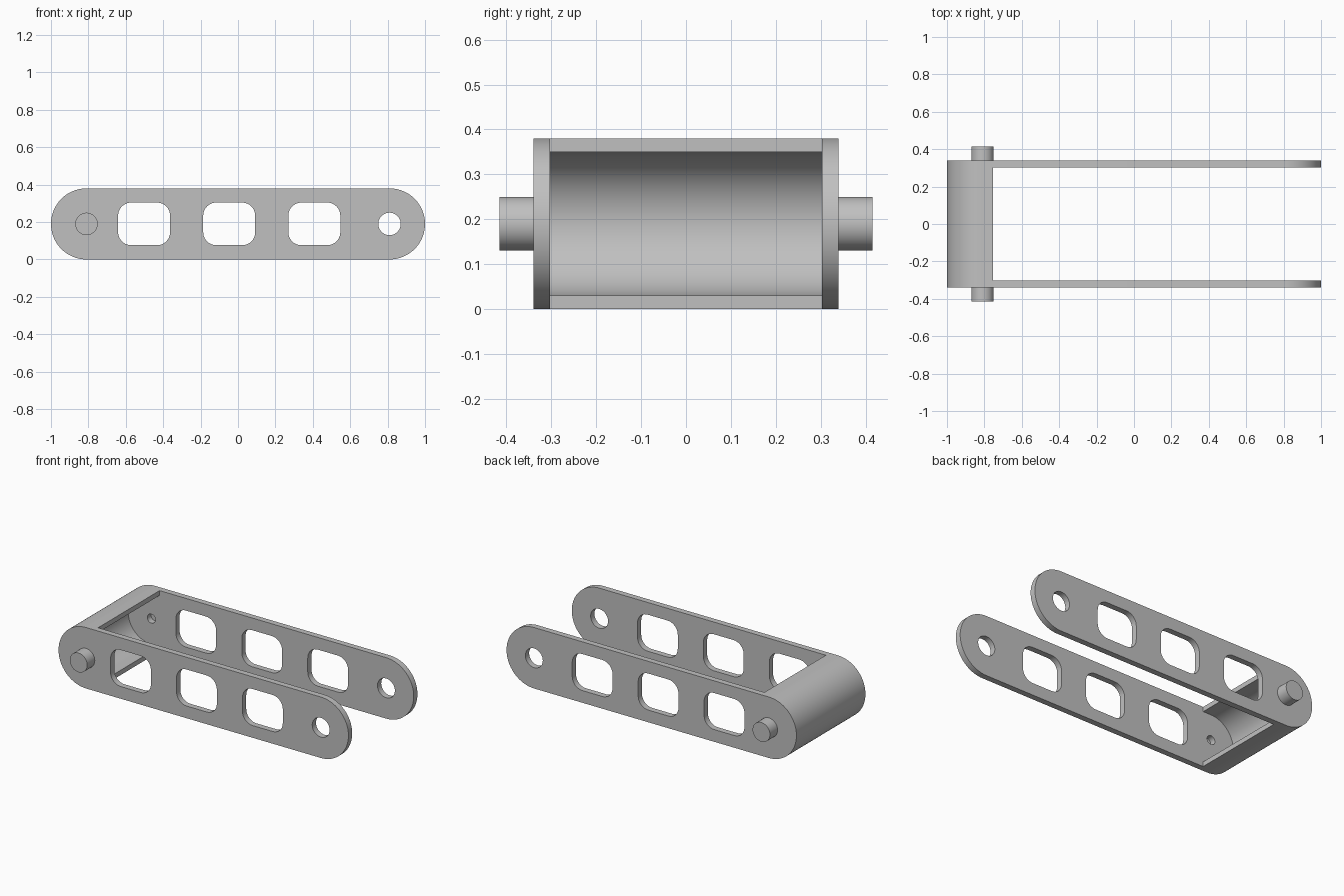
import bpy, bmesh
from math import pi, cos, sin

cube = bpy.data.objects.get("Cube")
if cube:
    bpy.data.objects.remove(cube)

MID, END, R = 0.19, 0.81, 0.19      # axis height, pivot distance, end radius
INNER, OUTER, TIP = 0.303, 0.34, 0.415

grey = bpy.data.materials.new("plain grey")
grey.use_nodes = True
COLOUR = (0.53, 0.53, 0.53, 1)
grey.diffuse_color = COLOUR
grey.node_tree.nodes["Principled BSDF"].inputs["Base Color"].default_value = COLOUR


def arc(cx, cz, r, start, stop, n):
    """Points along an arc, angles in turns."""
    angles = [2 * pi * (start + (stop - start) * i / n) for i in range(n + 1)]
    return [(cx + r * cos(a), cz + r * sin(a)) for a in angles]


def circle(cx, r):
    return arc(cx, MID, r, 0, 1, 48)[:-1]


def rounded_window(cx, half_w, half_h, r):
    points = []
    for i, (sx, sz) in enumerate([(1, 1), (-1, 1), (-1, -1), (1, -1)]):
        points += arc(cx + sx * (half_w - r), MID + sz * (half_h - r), r,
                      i / 4, (i + 1) / 4, 10)
    return points


def extrude_profile(name, loops, y0, y1):
    """Fill closed x-z loops (inner ones are holes) and extrude between y0 and y1."""
    curve = bpy.data.curves.new(name + "_profile", "CURVE")
    curve.dimensions = "2D"
    curve.fill_mode = "BOTH"
    curve.extrude = (y1 - y0) / 2
    for loop in loops:
        spline = curve.splines.new("POLY")
        spline.points.add(len(loop) - 1)
        for point, (x, z) in zip(spline.points, loop):
            point.co = (x, z, 0, 1)
        spline.use_cyclic_u = True
    helper = bpy.data.objects.new(name + "_helper", curve)
    bpy.context.collection.objects.link(helper)
    bpy.context.view_layer.update()
    evaluated = helper.evaluated_get(bpy.context.evaluated_depsgraph_get())
    mesh = bpy.data.meshes.new_from_object(evaluated)
    bpy.data.objects.remove(helper)

    # Weld, stand upright and move into place
    bm = bmesh.new()
    bm.from_mesh(mesh)
    bmesh.ops.remove_doubles(bm, verts=bm.verts, dist=0.0001)
    for v in bm.verts:
        x, z, depth = v.co
        v.co = (x, (y0 + y1) / 2 - depth, z)
    bmesh.ops.recalc_face_normals(bm, faces=bm.faces)
    bm.to_mesh(mesh)
    bm.free()
    mesh.materials.clear()
    mesh.materials.append(grey)
    obj = bpy.data.objects.new(name, mesh)
    bpy.context.collection.objects.link(obj)
    bpy.ops.object.select_all(action="DESELECT")
    obj.select_set(True)
    bpy.context.view_layer.objects.active = obj
    bpy.ops.object.shade_smooth_by_angle(angle=pi / 6)
    return obj


# Side plates with windows, pivot hole and bored pin, front and back
outline = arc(END, MID, R, -0.25, 0.25, 40) + arc(-END, MID, R, 0.25, 0.75, 40)
windows = [rounded_window(x, 0.139, 0.114, 0.07) for x in (-0.502, -0.047, 0.408)]
plate_loops = [outline, circle(END, 0.06), circle(-END, 0.028)] + windows
for side, s in (("front", -1), ("back", 1)):
    extrude_profile(side + "_side_plate", plate_loops, *sorted((s * INNER, s * OUTER)))
    extrude_profile(side + "_pin", [circle(-END, 0.06)], *sorted((s * OUTER, s * TIP)))

# Curved end shell joining the plates
EDGE, WALL = -0.753, 0.03
shell = ([(EDGE, MID + R)] + arc(-END, MID, R, 0.25, 0.75, 40) + [(EDGE, MID - R)]
         + [(EDGE, MID - R + WALL)] + arc(-END, MID, R - WALL, 0.75, 0.25, 40)
         + [(EDGE, MID + R - WALL)])
extrude_profile("end_shell", [shell], -INNER, INNER)
